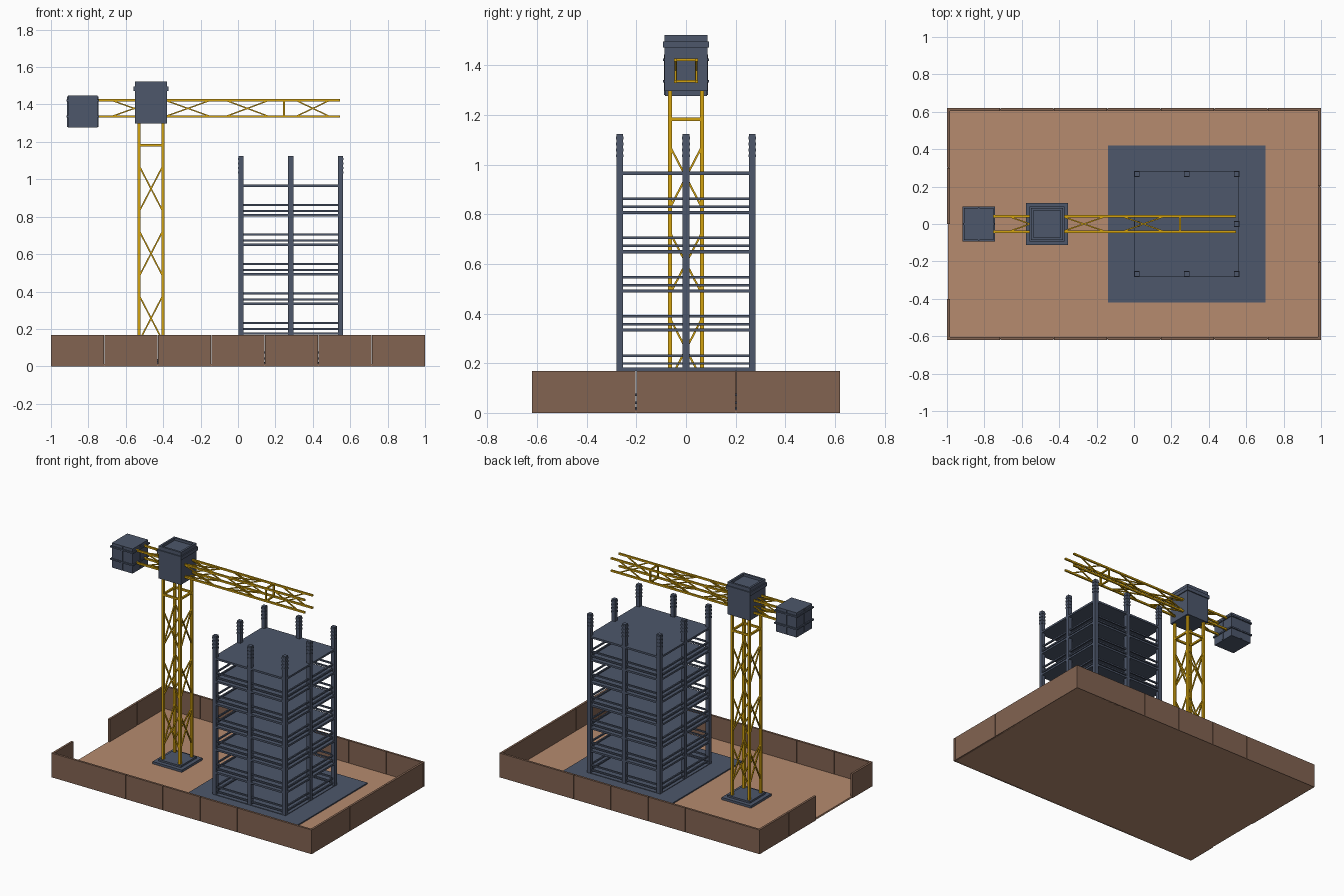
import bpy, bmesh
from mathutils import Vector, Matrix

if "Cube" in bpy.data.objects:
    bpy.data.objects.remove(bpy.data.objects["Cube"])


def material(name, rgb):
    lin = [((c / 255 + 0.055) / 1.055) ** 2.4 for c in rgb]
    m = bpy.data.materials.new(name)
    m.diffuse_color = (*lin, 1)
    m.use_nodes = True
    m.node_tree.nodes["Principled BSDF"].inputs["Base Color"].default_value = m.diffuse_color
    return m


SLATE = material("slate_concrete", (77, 87, 107))
SAND = material("sand", (182, 139, 111))
BROWN = material("fence_brown", (130, 99, 81))
YELLOW = material("crane_yellow", (212, 163, 16))


class Part:
    """Collects boxes and bars into one named object."""

    def __init__(self, name, mat):
        self.name, self.mat, self.bm = name, mat, bmesh.new()

    def box(self, x0, x1, y0, y1, z0, z1):
        mat = Matrix.Translation(((x0 + x1) / 2, (y0 + y1) / 2, (z0 + z1) / 2))
        mat = mat @ Matrix.Diagonal((x1 - x0, y1 - y0, z1 - z0, 1))
        bmesh.ops.create_cube(self.bm, size=1, matrix=mat)

    def block(self, cx, cy, w, d, z0, z1):
        self.box(cx - w / 2, cx + w / 2, cy - d / 2, cy + d / 2, z0, z1)

    def bar(self, a, b, t):
        a, b = Vector(a), Vector(b)
        d = b - a
        rot = d.to_track_quat('Z', 'Y').to_matrix().to_4x4()
        mat = Matrix.Translation((a + b) / 2) @ rot @ Matrix.Diagonal((t, t, d.length, 1))
        bmesh.ops.create_cube(self.bm, size=1, matrix=mat)

    def done(self):
        me = bpy.data.meshes.new(self.name)
        self.bm.to_mesh(me)
        self.bm.free()
        me.materials.append(self.mat)
        ob = bpy.data.objects.new(self.name, me)
        bpy.context.collection.objects.link(ob)
        return ob


SIDES = (-1, 1)

# Site ground and fence panels, with a gate gap on the left side
p = Part("ground", SAND)
p.box(-0.995, 0.995, -0.615, 0.615, 0, 0.012)
p.done()

p = Part("fence", BROWN)
FH, FT, GAP = 0.168, 0.015, 0.0015
for s in SIDES:
    y0, y1 = sorted((s * 0.62, s * (0.62 - FT)))
    for i in range(7):
        w = 2 / 7
        p.box(-1 + i * w + (GAP if i else 0), -1 + (i + 1) * w - (GAP if i < 6 else 0), y0, y1, 0, FH)
inner = 0.62 - FT
for i in range(3):
    w = 2 * inner / 3
    p.box(1 - FT, 1, -inner + i * w + GAP, -inner + (i + 1) * w - GAP, 0, FH)
for a, b in ((-inner, -0.4), (0.0, 0.3), (0.303, inner)):
    p.box(-1, -1 + FT, a, b, 0, FH)
p.done()

# Building under construction
BX, OFF, STEP, BASE = 0.282, 0.267, 0.158, 0.017
p = Part("building_pad", SLATE)
p.block(BX, 0, 0.84, 0.84, 0.005, 0.02)
p.done()

p = Part("floor_slabs", SLATE)
for i in range(7):
    z = BASE + i * STEP
    p.block(BX, 0, 0.56, 0.56, z - 0.006, z + 0.007)
p.done()

p = Part("columns", SLATE)
for i in (-1, 0, 1):
    for j in (-1, 0, 1):
        if i or j:
            x, y = BX + i * OFF, j * OFF
            p.block(x, y, 0.027, 0.027, 0.01, 1.124)
            for k in range(4):  # formwork collars on the unfinished tops
                p.block(x, y, 0.031, 0.031, 1.03 + k * 0.024, 1.042 + k * 0.024)
p.done()

p = Part("floor_rails", SLATE)
for i in range(6):
    for dz in (0.024, 0.056):
        z = BASE + i * STEP + dz
        for s in SIDES:
            p.bar((BX - OFF, s * OFF, z), (BX + OFF, s * OFF, z), 0.01)
            p.bar((BX + s * OFF, -OFF, z), (BX + s * OFF, OFF, z), 0.01)
p.done()

# Crane tower
TX, TL = -0.465, 0.065
p = Part("tower_footing", SLATE)
p.block(TX, 0, 0.225, 0.225, 0.005, 0.028)
p.block(TX, 0, 0.17, 0.17, 0.028, 0.04)
p.done()

p = Part("tower_mast", YELLOW)
for sx in SIDES:
    for sy in SIDES:
        p.block(TX + sx * TL, sy * TL, 0.016, 0.016, 0.03, 1.31)
for s in SIDES:
    p.bar((TX - TL, s * TL, 1.183), (TX + TL, s * TL, 1.183), 0.013)
    p.bar((TX + s * TL, -TL, 1.183), (TX + s * TL, TL, 1.183), 0.013)
p.done()

p = Part("tower_braces", YELLOW)
for zc in (0.257, 0.603, 0.95):
    for s in SIDES:
        for d in SIDES:
            z0, z1 = zc - 0.125 * d, zc + 0.125 * d
            p.bar((TX - TL, s * TL, z0), (TX + TL, s * TL, z1), 0.008)
            p.bar((TX + s * TL, -TL, z0), (TX + s * TL, TL, z1), 0.008)
p.done()

# Crane jib
JZ, JH, JY = 1.379, 0.043, 0.042
p = Part("jib_rails", YELLOW)
for sy in SIDES:
    for sz in SIDES:
        y, z = sy * JY, JZ + sz * JH
        p.box(-0.85, 0.545, y - 0.006, y + 0.006, z - 0.006, z + 0.006)
for s in SIDES:  # square frame near the tip
    p.bar((0.245, s * JY, JZ - JH), (0.245, s * JY, JZ + JH), 0.01)
    p.bar((0.245, -JY, JZ + s * JH), (0.245, JY, JZ + s * JH), 0.01)
p.done()

p = Part("jib_braces", YELLOW)
for xc, half in ((-0.555, 0.12), (-0.268, 0.12), (0.05, 0.115), (0.4, 0.09)):
    for s in SIDES:
        for d in SIDES:
            p.bar((xc - half, s * JY, JZ - d * JH), (xc + half, s * JY, JZ + d * JH), 0.007)
            if xc < 0.3:
                p.bar((xc - half, -d * JY, JZ + s * JH), (xc + half, d * JY, JZ + s * JH), 0.007)
p.done()

# Cab with collar and raised roof rim
p = Part("crane_cab", SLATE)
p.block(TX, 0, 0.172, 0.172, 1.297, 1.505)
p.block(TX, 0, 0.186, 0.186, 1.472, 1.497)
for s in SIDES:
    p.block(TX, s * 0.079, 0.172, 0.014, 1.505, 1.522)
    p.block(TX + s * 0.079, 0, 0.014, 0.144, 1.505, 1.522)
p.done()

# Counterweight with straps
CX = -0.83
p = Part("counterweight", SLATE)
p.block(CX, 0, 0.16, 0.17, 1.276, 1.447)
p.done()

p = Part("counterweight_straps", SLATE)
for z in (1.336, 1.422):
    p.block(CX, 0, 0.176, 0.186, z - 0.005, z + 0.005)
p.block(CX, 0, 0.01, 0.177, 1.28, 1.443)
p.block(CX, 0, 0.167, 0.01, 1.28, 1.443)
p.done()
